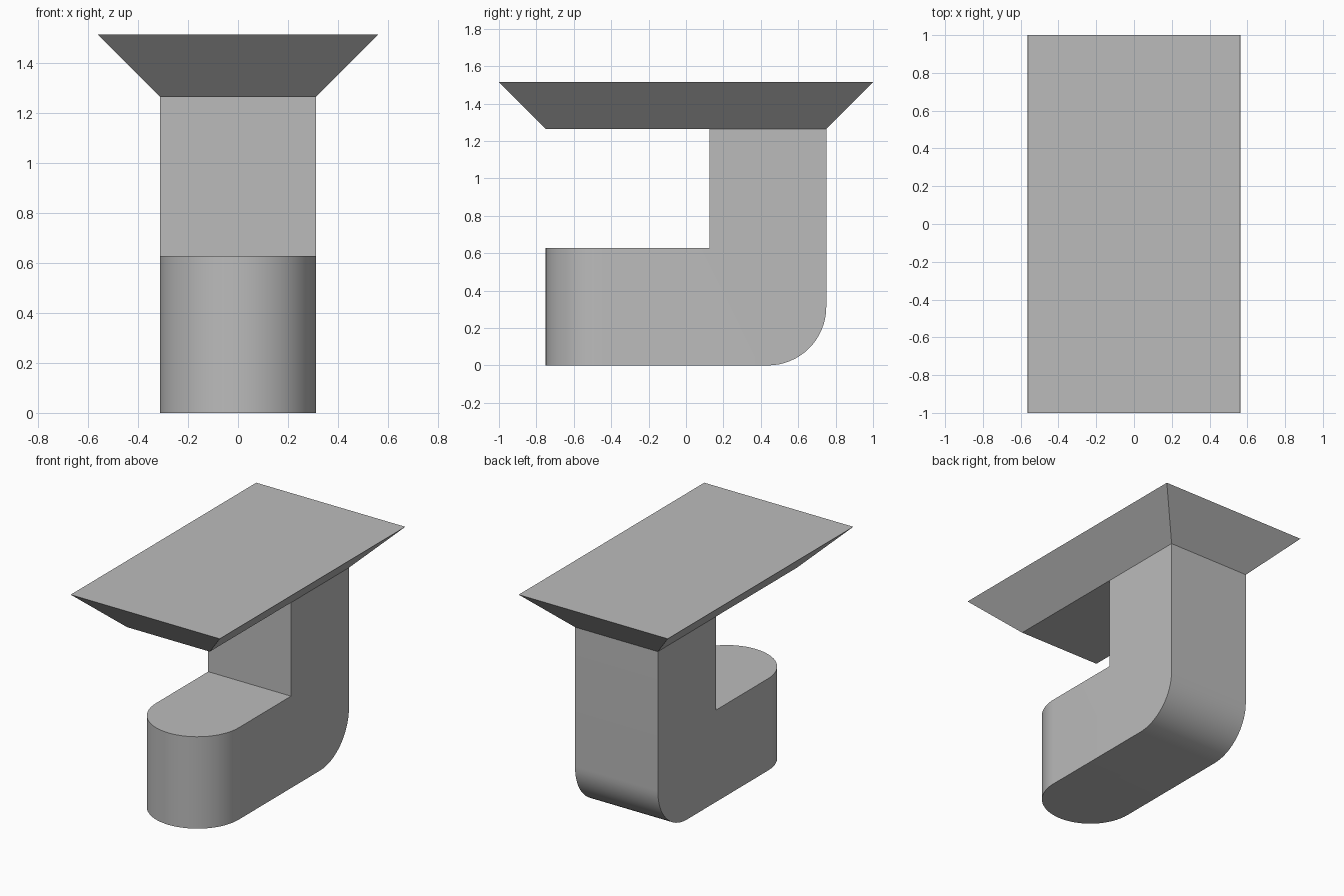
import bpy
import bmesh

cube = bpy.data.objects.get("Cube")
if cube:
    bpy.data.objects.remove(cube, do_unlink=True)

HALF_W = 0.3125          # half width of the leg
HALF_L = 0.75            # half length of the foot
FOOT_Z, LEG_Z, TOP_Z = 0.627, 1.265, 1.515
FLARE = 0.25             # overhang of the slab

grey = bpy.data.materials.new("grey")
grey.use_nodes = True
colour = (0.5, 0.5, 0.5, 1)
grey.diffuse_color = colour
grey.node_tree.nodes["Principled BSDF"].inputs["Base Color"].default_value = colour


def add_object(name, bm):
    bmesh.ops.recalc_face_normals(bm, faces=bm.faces)
    mesh = bpy.data.meshes.new(name)
    bm.to_mesh(mesh)
    bm.free()
    mesh.materials.append(grey)
    obj = bpy.data.objects.new(name, mesh)
    bpy.context.collection.objects.link(obj)
    bpy.ops.object.select_all(action="DESELECT")
    obj.select_set(True)
    bpy.context.view_layer.objects.active = obj
    bpy.ops.object.shade_smooth_by_angle(angle=0.5)
    return obj


def round_edges(bm, test, radius):
    edges = [e for e in bm.edges if all(test(v.co) for v in e.verts)]
    bmesh.ops.bevel(bm, geom=edges, offset=radius, segments=16,
                    profile=0.5, affect="EDGES", clamp_overlap=False)


# L-shaped foot and leg: side profile extruded across the width
bm = bmesh.new()
profile = [(-HALF_L, 0), (HALF_L, 0), (HALF_L, LEG_Z),
           (0.125, LEG_Z), (0.125, FOOT_Z), (-HALF_L, FOOT_Z)]
side = bm.faces.new([bm.verts.new((-HALF_W, y, z)) for y, z in profile])
extruded = bmesh.ops.extrude_face_region(bm, geom=[side])["geom"]
bmesh.ops.translate(bm, vec=(2 * HALF_W, 0, 0),
                    verts=[v for v in extruded if isinstance(v, bmesh.types.BMVert)])

# Rounded heel, then a half-round nose from the two front upright edges
round_edges(bm, lambda c: c.y > HALF_L - 0.01 and c.z < 0.01, HALF_W)
nose = [e for e in bm.edges
        if all(v.co.y < 0.01 - HALF_L for v in e.verts)
        and abs(e.verts[0].co.z - e.verts[1].co.z) > 0.1]
bmesh.ops.bevel(bm, geom=nose, offset=HALF_W - 0.0002, segments=16,
                profile=0.5, affect="EDGES", clamp_overlap=False)
bmesh.ops.remove_doubles(bm, verts=bm.verts, dist=0.001)
add_object("foot_and_leg", bm)

# Flared slab: a box whose top is wider than its base
bm = bmesh.new()
bmesh.ops.create_cube(bm, size=2)
for v in bm.verts:
    upper = v.co.z > 0
    grow = FLARE if upper else 0
    v.co = (v.co.x * (HALF_W + grow), v.co.y * (HALF_L + grow),
            TOP_Z if upper else LEG_Z)
add_object("flared_slab", bm)
